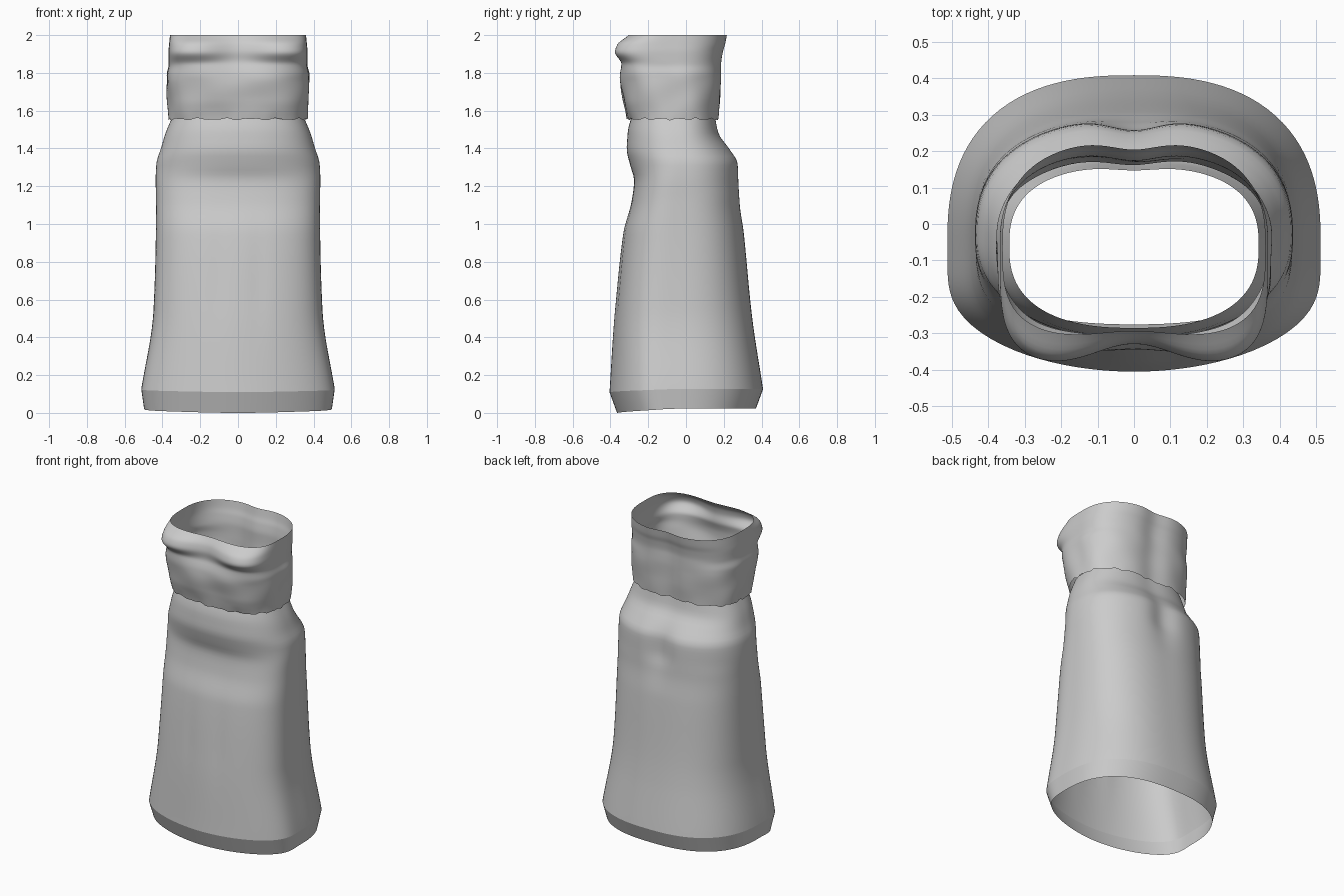
import bpy, math

if "Cube" in bpy.data.objects:
    bpy.data.objects.remove(bpy.data.objects["Cube"])

SEGS = 120


def pchip(rows, z, col):
    """Smooth, overshoot-free interpolation of one column of a level table."""
    n = len(rows)
    sl = [(rows[i + 1][col] - rows[i][col]) / (rows[i + 1][0] - rows[i][0]) for i in range(n - 1)]

    def tangent(i):
        if i == 0:
            return sl[0]
        if i == n - 1:
            return sl[-1]
        a, b = sl[i - 1], sl[i]
        return 0 if a * b <= 0 else 2 * a * b / (a + b)

    i = 0
    while i < n - 2 and z > rows[i + 1][0]:
        i += 1
    h = rows[i + 1][0] - rows[i][0]
    t = (z - rows[i][0]) / h
    p, q = rows[i][col], rows[i + 1][col]
    return ((2 * t**3 - 3 * t**2 + 1) * p + (t**3 - 2 * t**2 + t) * h * tangent(i)
            + (3 * t**2 - 2 * t**3) * q + (t**3 - t**2) * h * tangent(i + 1))


def loft(name, rows, steps, detail):
    """Open tube through levels: z, half width, front y, back y, middle y,
    front squareness, back squareness, front dent (bow if negative), back dent."""
    verts, faces = [], []
    z0, z1 = rows[0][0], rows[-1][0]
    for k in range(steps + 1):
        z = z0 + (z1 - z0) * k / steps
        w, yf, yb, cy, nf, nb, df, db = [pchip(rows, z, c) for c in range(1, 9)]
        for j in range(SEGS):
            a = 2 * math.pi * j / SEGS
            c, s = math.cos(a), math.sin(a)
            n = nb if s > 0 else nf
            r = (abs(c)**n + abs(s)**n) ** (-1 / n)
            x = w * c * r
            if s > 0:
                y = cy + (yb - cy) * s * r - db * math.exp(-(x / 0.09)**2) * s
            else:
                shape = math.exp(-(x / 0.16)**2) * -s if df > 0 else 1 - (x / w)**2
                y = cy + (yf - cy) * -s * r + df * shape
            verts.append(detail((x, y, z), a))
    for k in range(steps):
        for j in range(SEGS):
            b, m = k * SEGS, (j + 1) % SEGS
            faces.append((b + j, b + m, b + SEGS + m, b + SEGS + j))
    me = bpy.data.meshes.new(name)
    me.from_pydata(verts, [], faces)
    ob = bpy.data.objects.new(name, me)
    bpy.context.collection.objects.link(ob)
    bpy.context.view_layer.objects.active = ob
    ob.select_set(True)
    bpy.ops.object.shade_smooth_by_angle(angle=math.radians(35))
    ob.select_set(False)
    return ob


def hem_lift(p, a):
    """The hem sags toward the front centre; faint leg folds on the front."""
    x, y, z = p
    front = max(0, -math.sin(a))**2
    folds = math.exp(-((z - 0.7) / 0.3)**2) * front
    y += 0.005 * folds * math.exp(-((abs(x) - 0.11) / 0.05)**2)
    return (x, y, z + 0.022 * (1 - front) * max(0, 1 - z / 0.4))


def gathers(p, a):
    """Soft cloth wrinkles and an uneven lower edge on the bodice."""
    x, y, z = p
    mid = max(0, min(1, (1.86 - z) / 0.1))
    d = mid * (0.002 * math.sin(9 * a + 14 * z) + 0.0015 * math.sin(5 * a - 31 * z))
    edge = max(0, 1 - (z - 1.555) / 0.05)
    return (x * (1 + d / 0.37), y * (1 + d / 0.3),
            z + edge * (0.004 * math.sin(17 * a) + 0.003 * math.sin(29 * a + 1)))


# Hem band, tapering inward toward the floor
hem = [
    (0.000, 0.497, -0.240, 0.37, -0.05, 5.0, 2.5, -0.125, 0),
    (0.110, 0.512, -0.275, 0.408, -0.05, 5.0, 2.5, -0.13, 0),
]
loft("hem_band", hem, 3, hem_lift)

# Skirt from hem to waist, with belly at the front and seat at the back
skirt = [
    (0.11, 0.512, -0.275, 0.408, -0.05, 5.0, 2.5, -0.13, 0),
    (0.55, 0.447, -0.290, 0.345, -0.04, 4.2, 2.5, -0.085, 0),
    (0.95, 0.435, -0.282, 0.308, -0.03, 3.5, 2.5, -0.05, 0.002),
    (1.12, 0.434, -0.262, 0.290, -0.03, 3.1, 2.5, -0.026, 0.012),
    (1.23, 0.436, -0.256, 0.288, -0.03, 2.8, 2.4, -0.019, 0.030),
    (1.32, 0.432, -0.276, 0.284, -0.03, 2.5, 2.4, -0.022, 0.028),
    (1.40, 0.408, -0.294, 0.235, -0.04, 2.5, 2.4, -0.020, 0.014),
    (1.48, 0.384, -0.295, 0.178, -0.05, 2.5, 2.5, -0.014, 0.010),
    (1.58, 0.342, -0.275, 0.157, -0.06, 2.6, 2.6, -0.010, 0.010),
]
loft("skirt", skirt, 60, hem_lift)

# Strapless bodice with bust fold and flat top edge
bodice = [
    (1.555, 0.368, -0.306, 0.177, -0.06, 2.8, 2.6, -0.004, 0.014),
    (1.66, 0.374, -0.336, 0.187, -0.06, 3.0, 2.6, 0.003, 0.018),
    (1.79, 0.377, -0.356, 0.195, -0.06, 3.3, 2.6, 0.012, 0.022),
    (1.845, 0.367, -0.355, 0.195, -0.06, 3.6, 2.6, 0.028, 0.022),
    (1.91, 0.368, -0.394, 0.204, -0.06, 4.2, 2.6, 0.065, 0.022),
    (1.95, 0.365, -0.382, 0.216, -0.06, 4.0, 2.6, 0.060, 0.022),
    (2.00, 0.360, -0.315, 0.226, -0.06, 3.4, 2.6, 0.022, 0.022),
]
loft("bodice", bodice, 44, gathers)
